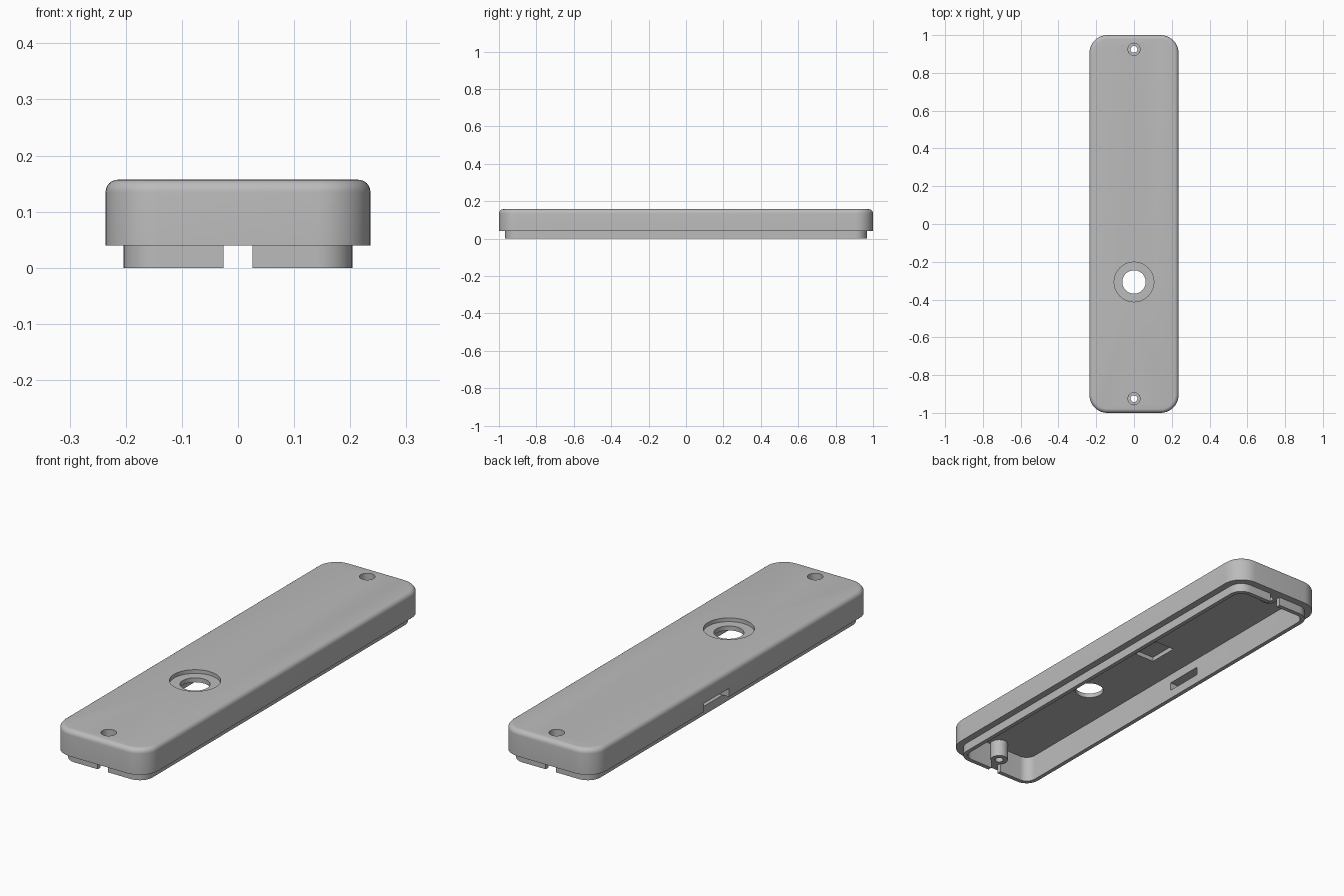
import bpy, bmesh, math
from mathutils import Matrix

old = bpy.data.objects.get("Cube")
if old:
    bpy.data.objects.remove(old, do_unlink=True)

# Single moulded plastic colour
plastic = bpy.data.materials.new("grey_plastic")
plastic.use_nodes = True
GREY = (0.5, 0.5, 0.5, 1)
plastic.diffuse_color = GREY
plastic.node_tree.nodes["Principled BSDF"].inputs["Base Color"].default_value = GREY

# Main dimensions
HALF_X, HALF_Y, TOP = 0.236, 1.0, 0.157
RIM, CEILING = 0.04, 0.12
LIP_X, LIP_Y = 0.204, 0.967
IN_X, IN_Y = 0.185, 0.947
CORNER, LIP_CORNER, IN_CORNER = 0.095, 0.063, 0.045
FILLET = 0.022
POST_Y, HOLE_Y = 0.925, -0.307


def finish(bm, name):
    bmesh.ops.recalc_face_normals(bm, faces=bm.faces)
    mesh = bpy.data.meshes.new(name)
    bm.to_mesh(mesh)
    bm.free()
    obj = bpy.data.objects.new(name, mesh)
    bpy.context.collection.objects.link(obj)
    mesh.materials.append(plastic)
    return obj


def rounded_rect(hx, hy, r, steps=10):
    pts = []
    for q, (sx, sy) in enumerate([(1, 1), (-1, 1), (-1, -1), (1, -1)]):
        for i in range(steps + 1):
            a = math.pi / 2 * (q + i / steps)
            pts.append((sx * (hx - r) + r * math.cos(a), sy * (hy - r) + r * math.sin(a)))
    return pts


def rounded_slab(name, hx, hy, r, levels):
    """Loft a rounded rectangle through (z, inset) levels."""
    bm = bmesh.new()
    rings = [[bm.verts.new((x, y, z)) for x, y in rounded_rect(hx - d, hy - d, r - d)]
             for z, d in levels]
    for low, high in zip(rings, rings[1:]):
        for i in range(len(low)):
            j = (i + 1) % len(low)
            bm.faces.new((low[i], low[j], high[j], high[i]))
    bm.faces.new(rings[0])
    bm.faces.new(rings[-1])
    return finish(bm, name)


def box(name, x0, x1, y0, y1, z0, z1):
    bm = bmesh.new()
    place = Matrix.Translation(((x0 + x1) / 2, (y0 + y1) / 2, (z0 + z1) / 2))
    size = Matrix.Diagonal((x1 - x0, y1 - y0, z1 - z0, 1))
    bmesh.ops.create_cube(bm, size=1, matrix=place @ size)
    return finish(bm, name)


def cylinder(name, r, y, z0, z1):
    bm = bmesh.new()
    bmesh.ops.create_cone(bm, cap_ends=True, segments=48, radius1=r, radius2=r, depth=z1 - z0,
                          matrix=Matrix.Translation((0, y, (z0 + z1) / 2)))
    return finish(bm, name)


def lathe(name, profile, y, segments=40):
    """Turn a closed (radius, z) profile around a vertical axis."""
    bm = bmesh.new()
    rings = []
    for s in range(segments):
        a = 2 * math.pi * s / segments
        rings.append([bm.verts.new((r * math.cos(a), y + r * math.sin(a), z)) for r, z in profile])
    for s in range(segments):
        a, b = rings[s], rings[(s + 1) % segments]
        for i in range(len(profile)):
            j = (i + 1) % len(profile)
            bm.faces.new((a[i], b[i], b[j], a[j]))
    return finish(bm, name)


def cut(target, *cutters):
    for c in cutters:
        mod = target.modifiers.new("cut", 'BOOLEAN')
        mod.operation, mod.solver, mod.object = 'DIFFERENCE', 'EXACT', c
        bpy.context.view_layer.objects.active = target
        bpy.ops.object.modifier_apply(modifier=mod.name)
        bpy.data.objects.remove(c, do_unlink=True)


# Outer cover with a rounded top edge
arc = [(TOP - FILLET + FILLET * math.sin(t), FILLET * (1 - math.cos(t)))
       for t in [math.pi / 2 * i / 6 for i in range(7)]]
cover = rounded_slab("cover_shell", HALF_X, HALF_Y, CORNER, [(RIM, 0)] + arc)
cut(cover,
    rounded_slab("cavity", IN_X, IN_Y, IN_CORNER, [(-0.1, 0), (CEILING, 0)]),
    cylinder("button_recess", 0.105, HOLE_Y, TOP - 0.017, 0.3),
    cylinder("button_hole", 0.062, HOLE_Y, 0.05, 0.3),
    box("ceiling_pocket", -0.05, 0.05, 0.07, 0.21, 0.1, CEILING + 0.02),
    box("side_slot", -0.3, -0.15, 0.03, 0.21, 0.0, 0.078),
    *[cylinder("screw_opening", 0.032, s * POST_Y, 0.05, 0.3) for s in (-1, 1)])

# Locating lip under the cover, split at both ends
lip = rounded_slab("locating_lip", LIP_X, LIP_Y, LIP_CORNER, [(0, 0), (RIM, 0)])
cut(lip,
    rounded_slab("lip_opening", IN_X, IN_Y, IN_CORNER, [(-0.1, 0), (0.2, 0)]),
    box("end_gaps", -0.026, 0.026, -1.1, 1.1, -0.1, 0.2))

# Hollow screw posts at both ends
post_profile = [(0.018, RIM), (0.039, RIM), (0.039, CEILING + 0.004),
                (0.032, CEILING + 0.004), (0.032, 0.08), (0.018, 0.08)]
posts = [lathe(name, post_profile, s * POST_Y)
         for name, s in (("front_screw_post", -1), ("back_screw_post", 1))]

# Smooth curved surfaces, keep edges crisp
bpy.ops.object.select_all(action='DESELECT')
for obj in [cover, lip] + posts:
    obj.select_set(True)
bpy.context.view_layer.objects.active = cover
bpy.ops.object.shade_smooth_by_angle(angle=math.radians(30))
